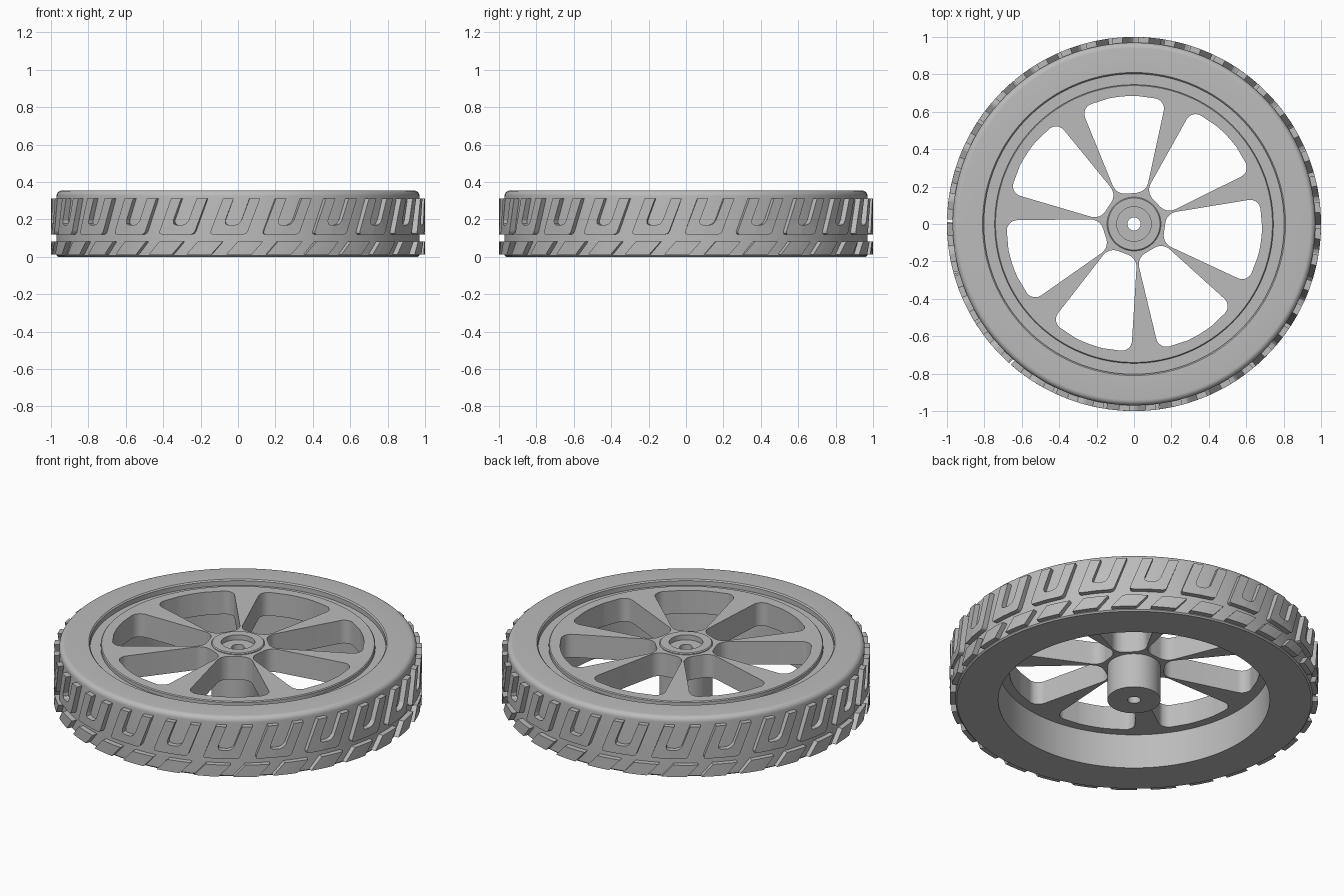
import bpy, bmesh, math
from mathutils import Vector

cube = bpy.data.objects.get("Cube")
if cube:
    bpy.data.objects.remove(cube)

grey = bpy.data.materials.new("plain grey")
grey.use_nodes = True
GREY = (0.5, 0.5, 0.5, 1)
grey.diffuse_color = GREY
grey.node_tree.nodes["Principled BSDF"].inputs["Base Color"].default_value = GREY


def finish(bm, name):
    bmesh.ops.recalc_face_normals(bm, faces=bm.faces)
    mesh = bpy.data.meshes.new(name)
    bm.to_mesh(mesh)
    bm.free()
    mesh.materials.append(grey)
    obj = bpy.data.objects.new(name, mesh)
    bpy.context.scene.collection.objects.link(obj)
    return obj


def smooth(obj):
    bpy.ops.object.select_all(action='DESELECT')
    obj.select_set(True)
    bpy.context.view_layer.objects.active = obj
    bpy.ops.object.shade_smooth_by_angle(angle=math.radians(30))


def lathe(name, profile, steps=128):
    """Revolve a closed (radius, height) profile about z."""
    bm = bmesh.new()
    rings = []
    for i in range(steps):
        a = math.tau * i / steps
        rings.append([bm.verts.new((r * math.cos(a), r * math.sin(a), z)) for r, z in profile])
    n = len(profile)
    for i in range(steps):
        p, q = rings[i], rings[(i + 1) % steps]
        for j in range(n):
            k = (j + 1) % n
            bm.faces.new((p[j], q[j], q[k], p[k]))
    return finish(bm, name)


def rounded(corners):
    """Fillet a polygon given as (x, y, fillet radius)."""
    out = []
    for i, (x, y, rad) in enumerate(corners):
        p = Vector((x, y))
        a = (Vector(corners[i - 1][:2]) - p).normalized()
        b = (Vector(corners[(i + 1) % len(corners)][:2]) - p).normalized()
        half = a.angle(b) / 2
        if rad == 0:
            out.append(p)
            continue
        centre = p + (a + b).normalized() * rad / math.sin(half)
        start = p + a * rad / math.tan(half) - centre
        end = p + b * rad / math.tan(half) - centre
        sweep = start.angle_signed(end)
        for s in range(9):
            t = -sweep * s / 8
            out.append(centre + Vector((start.x * math.cos(t) - start.y * math.sin(t),
                                        start.x * math.sin(t) + start.y * math.cos(t))))
    return out


# Tyre with rounded shoulder and a stepped inner lip
fillet = [(0.94 + 0.03 * math.cos(t), 0.325 + 0.03 * math.sin(t))
          for t in (math.pi / 2 * i / 6 for i in range(7))]
tyre = lathe("tyre", [(0.737, 0), (0.962, 0), (0.97, 0.008)] + fillet +
             [(0.81, 0.355), (0.803, 0.348), (0.803, 0.32), (0.737, 0.32)])
smooth(tyre)

# Spoked disc: plate cut by seven rounded windows
plate = lathe("spoke_plate", [(0.1, 0.207), (0.745, 0.207), (0.745, 0.34),
                              (0.74, 0.345), (0.1, 0.345)])
R_OUT = 0.685
WINDOWS = 7
half_angle = math.radians(19.5)
arc = [half_angle * (i / 6 - 1) for i in range(13)]
corners = [(0.165, 0.08, 0.07), (0.165, -0.08, 0.07)]
corners += [(R_OUT * math.cos(a), R_OUT * math.sin(a), 0) for a in arc]
# Round the two outer corners; drop neighbours that the fillet consumes
corners[2] = corners[2][:2] + (0.055,)
corners[-1] = corners[-1][:2] + (0.055,)
corners = corners[:3] + corners[6:-4] + corners[-1:]
outline = rounded(corners)
bm = bmesh.new()
for w in range(WINDOWS):
    turn = math.radians(95) + math.tau * w / WINDOWS
    c, s = math.cos(turn), math.sin(turn)
    base = bm.faces.new([bm.verts.new((p.x * c - p.y * s, p.x * s + p.y * c, 0.1)) for p in outline])
    top = bmesh.ops.extrude_face_region(bm, geom=[base])["geom"]
    bmesh.ops.translate(bm, verts=[v for v in top if isinstance(v, bmesh.types.BMVert)], vec=(0, 0, 0.4))
cutter = finish(bm, "window_cutter")
cutter.hide_render = True
cut = plate.modifiers.new("windows", 'BOOLEAN')
cut.operation = 'DIFFERENCE'
cut.solver = 'EXACT'
cut.object = cutter
bpy.context.view_layer.objects.active = plate
bpy.ops.object.modifier_apply(modifier="windows")
bpy.data.objects.remove(cutter)
smooth(plate)

# Hub sleeve with counterbored axle hole
hub = lathe("hub", [(0.035, 0), (0.144, 0), (0.144, 0.35), (0.139, 0.355),
                    (0.092, 0.355), (0.092, 0.325), (0.035, 0.325)], 64)
smooth(hub)


def tread(name, count, outer, inner, shear, z_mid):
    """Repeat a raised slanted ribbon between two (arc, height) paths round the tyre."""
    bm = bmesh.new()
    pitch = math.tau / count
    for i in range(count):
        start = math.radians(179) + pitch * (i + 0.5)

        def ring(path, r):
            angles = [(start + u + shear * (z - z_mid), z) for u, z in path]
            return [bm.verts.new((r * math.cos(a), r * math.sin(a), z)) for a, z in angles]
        o0, o1 = ring(outer, 0.96), ring(outer, 1.0)
        i0, i1 = ring(inner, 0.96), ring(inner, 1.0)
        n = len(outer)
        for j in range(n - 1):
            k = j + 1
            bm.faces.new((o1[j], o1[k], i1[k], i1[j]))
            bm.faces.new((o0[j], o0[k], i0[k], i0[j]))
            bm.faces.new((o0[j], o0[k], o1[k], o1[j]))
            bm.faces.new((i0[j], i0[k], i1[k], i1[j]))
        for j in (0, n - 1):
            bm.faces.new((o0[j], o1[j], i1[j], i0[j]))
    return finish(bm, name)


def u_path(half, top, bottom, chamfer):
    """Half of a U and its mirror image."""
    left = [(-half, top), (-half, bottom + chamfer),
            (-half + chamfer * 0.3, bottom + chamfer * 0.3), (-half + chamfer, bottom)]
    return left + [(0, bottom)] + [(-u, z) for u, z in reversed(left)]


# U-shaped upper tread blocks and slanted lower tread blocks
tread("upper_tread", 22, u_path(0.1, 0.312, 0.12, 0.015),
      u_path(0.043, 0.312, 0.17, 0.025), 0.38, 0.215)
spans = (-0.068, -0.023, 0.023, 0.068)
tread("lower_tread", 29, [(u, 0.012) for u in spans],
      [(u, 0.083) for u in spans], 0.9, 0.048)
